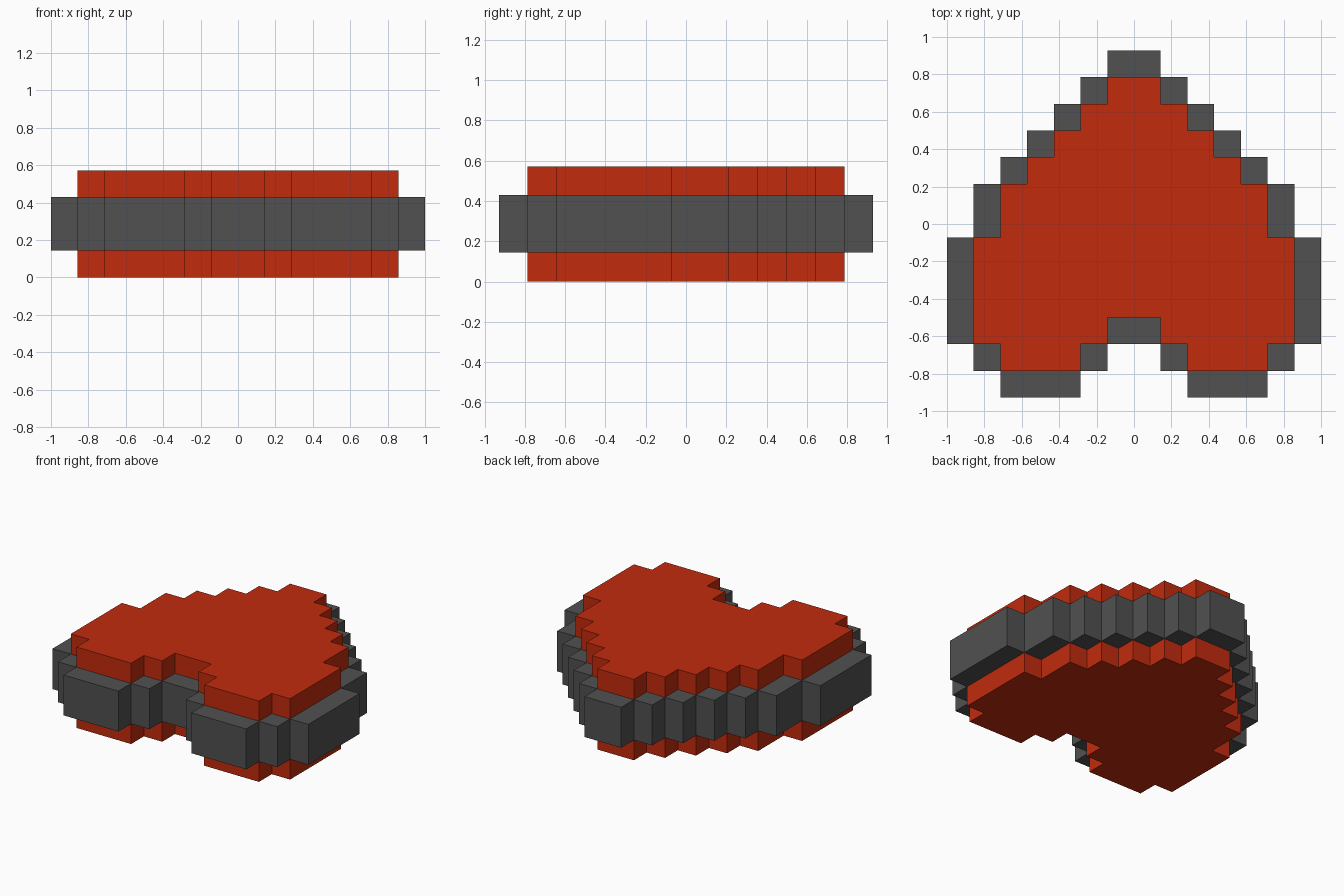
import bpy
import bmesh
from mathutils import Vector

cube = bpy.data.objects.get("Cube")
if cube:
    bpy.data.objects.remove(cube, do_unlink=True)

U = 1 / 7  # one block


def make_material(name, rgb):
    mat = bpy.data.materials.new(name)
    mat.use_nodes = True
    colour = (*rgb, 1)
    mat.diffuse_color = colour
    bsdf = mat.node_tree.nodes["Principled BSDF"]
    bsdf.inputs["Base Color"].default_value = colour
    bsdf.inputs["Roughness"].default_value = 0.8
    return mat


def add_prism(bm, outline, z0, z1):
    """Extrude a counter-clockwise outline, given in blocks, from z0 to z1."""
    base = bm.faces.new([bm.verts.new((x * U, y * U, z0 * U)) for x, y in outline])
    top = bmesh.ops.extrude_face_region(bm, geom=[base], use_keep_orig=True)["geom"]
    verts = [v for v in top if isinstance(v, bmesh.types.BMVert)]
    bmesh.ops.translate(bm, verts=verts, vec=Vector((0, 0, (z1 - z0) * U)))


def finish(bm, name, mat):
    bmesh.ops.recalc_face_normals(bm, faces=bm.faces)
    mesh = bpy.data.meshes.new(name)
    bm.to_mesh(mesh)
    bm.free()
    mesh.materials.append(mat)
    obj = bpy.data.objects.new(name, mesh)
    bpy.context.collection.objects.link(obj)
    return obj


red = make_material("red", (0.54, 0.024, 0.004))
grey = make_material("dark grey", (0.082, 0.082, 0.082))

# Heart core: stepped outline of the left half, mirrored to the right
half = [(1, -3.5), (1, -4.5), (2, -4.5), (2, -5.5), (5, -5.5), (5, -4.5),
        (6, -4.5), (6, -0.5), (5, -0.5), (5, 1.5)]
for x in (4, 3, 2, 1):
    half += [(x, 5.5 - x), (x, 6.5 - x)]
bm = bmesh.new()
add_prism(bm, half + [(-x, y) for x, y in reversed(half)], 0, 4)
finish(bm, "heart_core", red)

# Rim: blocks around the middle of the core, as x0, x1, y0, y1
centre_blocks = [(-1, 1, 5.5, 6.5), (-1, 1, -4.5, -3.5)]
side_blocks = [(1, 2, -5.5, -4.5), (2, 5, -6.5, -5.5), (5, 6, -5.5, -4.5),
               (6, 7, -4.5, -0.5), (5, 6, -0.5, 1.5)]
side_blocks += [(x, x + 1, 5.5 - x, 6.5 - x) for x in (4, 3, 2, 1)]
mirrored = [(-x1, -x0, y0, y1) for x0, x1, y0, y1 in side_blocks]
bm = bmesh.new()
for x0, x1, y0, y1 in centre_blocks + side_blocks + mirrored:
    add_prism(bm, [(x0, y0), (x1, y0), (x1, y1), (x0, y1)], 1, 3)
finish(bm, "heart_rim", grey)
